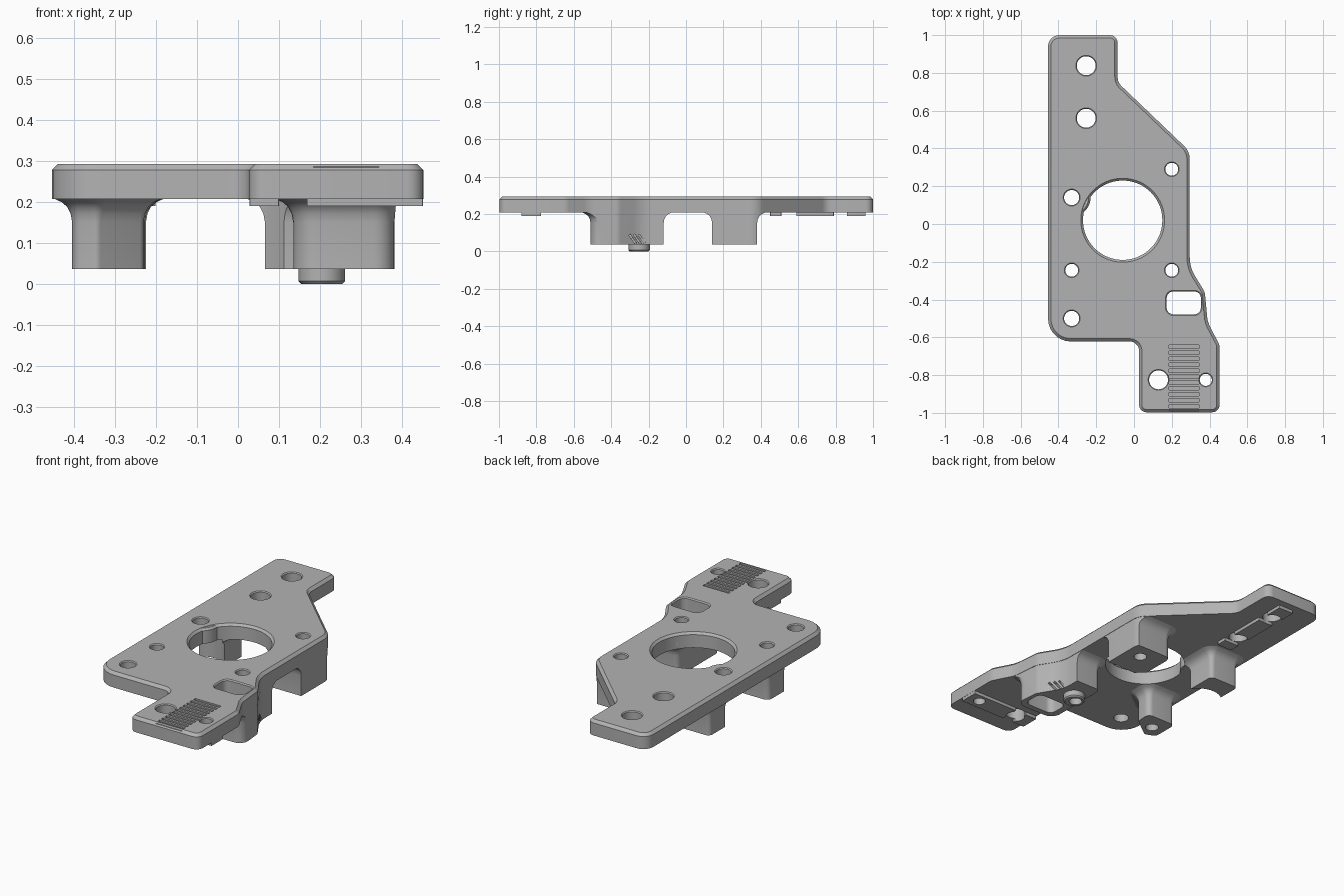
import bpy, bmesh, math
from mathutils import Vector

if "Cube" in bpy.data.objects:
    bpy.data.objects.remove(bpy.data.objects["Cube"], do_unlink=True)

BASE, UNDER, TOP, FOOT = 0.19, 0.208, 0.293, 0.037

grey = bpy.data.materials.new("plain grey")
grey.use_nodes = True
grey.diffuse_color = (0.45, 0.45, 0.45, 1)
grey.node_tree.nodes["Principled BSDF"].inputs["Base Color"].default_value = grey.diffuse_color


def rounded(corners, steps=7):
    """Counter-clockwise polygon of (x, y, radius) with arc corners."""
    out = []
    for i, (x, y, r) in enumerate(corners):
        p = Vector((x, y))
        a = (Vector(corners[i - 1][:2]) - p).normalized()
        b = (Vector(corners[(i + 1) % len(corners)][:2]) - p).normalized()
        half = a.angle(b) / 2
        mid = (a + b).normalized()
        centre = p + mid * r / math.sin(half)
        start = p + a * r / math.tan(half) - centre
        end = p + b * r / math.tan(half) - centre
        turn = start.angle_signed(end)
        for k in range(steps + 1):
            t = -turn * k / steps
            c, s = math.cos(t), math.sin(t)
            out.append(centre + Vector((start.x * c - start.y * s, start.x * s + start.y * c)))
    return out


def box_outline(x0, x1, y0, y1, r):
    return rounded([(x0, y0, r), (x1, y0, r), (x1, y1, r), (x0, y1, r)])


def circle(x, y, r, n=40):
    return [Vector((x + r * math.cos(k * math.tau / n), y + r * math.sin(k * math.tau / n)))
            for k in range(n)]


def offset(points, d):
    """Move an outline outward by d."""
    out = []
    for i, p in enumerate(points):
        a = (p - points[i - 1]).normalized()
        b = (points[(i + 1) % len(points)] - p).normalized()
        na, nb = Vector((a.y, -a.x)), Vector((b.y, -b.x))
        out.append(p + (na + nb) * d / max(0.3, 1 + na.dot(nb)))
    return out


def loft(name, outline, levels):
    """Closed solid through (z, outward offset) levels, bottom to top."""
    bm = bmesh.new()
    rings = [[bm.verts.new((p.x, p.y, z)) for p in offset(outline, d)] for z, d in levels]
    n = len(outline)
    for lo, hi in zip(rings, rings[1:]):
        for i in range(n):
            j = (i + 1) % n
            bm.faces.new((lo[i], lo[j], hi[j], hi[i]))
    bm.faces.new(rings[0][::-1])
    bm.faces.new(rings[-1])
    mesh = bpy.data.meshes.new(name)
    bm.to_mesh(mesh)
    bm.free()
    mesh.materials.append(grey)
    ob = bpy.data.objects.new(name, mesh)
    bpy.context.collection.objects.link(ob)
    return ob


cutters = []


def cutter(name, outline, levels):
    ob = loft(name, outline, levels)
    ob.hide_render = True
    cutters.append(ob)
    return ob


def through(name, outline, chamfer):
    return cutter(name, outline, [(-0.1, 0), (TOP - chamfer, 0), (TOP + 0.02, chamfer + 0.02)])


def boolean(ob, tool, operation="DIFFERENCE"):
    mod = ob.modifiers.new(tool.name, "BOOLEAN")
    mod.operation, mod.solver, mod.object = operation, "EXACT", tool


# Plate with chamfered top edge
outline = rounded([
    (-0.455, -0.622, 0.12), (0.027, -0.622, 0.05), (0.027, -0.997, 0.04), (0.453, -0.997, 0.04),
    (0.453, -0.64, 0.06), (0.39, -0.52, 0.15), (0.375, -0.36, 0.06), (0.295, -0.23, 0.2),
    (0.295, 0.385, 0.1), (-0.087, 0.75, 0.07), (-0.087, 1, 0.04), (-0.455, 1, 0.06)])
plate = loft("plate", outline, [(UNDER, 0), (TOP - 0.015, 0), (TOP, -0.015)])
inside = cutter("plate_bounds", outline, [(-0.1, -0.002), (0.4, -0.002)])

# Through holes
bore = through("bore_cutter", circle(-0.06, 0.02, 0.21, 72), 0.012)
holes = [through("hole_cutter", circle(x, y, r), 0.005) for x, y, r in [
    (-0.253, 0.838, 0.05), (-0.253, 0.56, 0.05), (-0.33, 0.14, 0.04), (-0.33, -0.5, 0.04),
    (0.2, 0.29, 0.034), (0.2, -0.245, 0.034), (-0.33, -0.245, 0.034),
    (0.13, -0.825, 0.05), (0.38, -0.825, 0.032)]]
slot = through("slot_cutter", box_outline(0.173, 0.354, -0.478, -0.357, 0.035), 0.006)

# Ruler grooves in the foot of the plate
for k in range(12):
    y = -0.65 - k * 0.0315
    boolean(plate, cutter("groove_cutter", box_outline(0.185, 0.345, y - 0.009, y + 0.009, 0.001),
                          [(TOP - 0.008, 0), (TOP + 0.02, 0)]))
parts = [plate]

# Posts with flared roots, clipped to the plate edge
flare = [(FOOT, 0), (0.15, 0), (0.172, 0.004), (0.188, 0.012), (0.2, 0.026), (0.21, 0.048), (0.25, 0.048)]
posts = {
    "back_left_post": box_outline(0.066, 0.33, 0.14, 0.38, 0.035),
    "back_right_post": box_outline(-0.405, -0.225, 0.16, 0.37, 0.025),
    "front_right_post": rounded([(-0.405, -0.3, 0.03), (-0.345, -0.325, 0.02), (-0.232, -0.24, 0.02),
                                 (-0.225, -0.15, 0.03), (-0.405, -0.15, 0.03)]),
    "slot_post": rounded([(0.135, -0.51, 0.06), (0.382, -0.51, 0.05), (0.382, -0.36, 0.05),
                          (0.31, -0.23, 0.06), (0.31, -0.12, 0.01), (0.135, -0.12, 0.03)]),
}
clearance = cutter("clearance_cutter", circle(-0.33, 0.14, 0.12), [(-0.1, 0), (UNDER + 0.01, 0)])
for name, shape in posts.items():
    post = loft(name, shape, flare)
    boolean(post, inside, "INTERSECT")
    if name == "back_right_post":
        boolean(post, clearance)
    if name == "slot_post":
        # Slanted notches on the outer side
        for y in (-0.285, -0.26, -0.235):
            notch = cutter("notch_cutter", box_outline(-0.03, 0.03, -0.005, 0.005, 0.001),
                           [(-0.03, 0), (0.03, 0)])
            notch.location = (0.325, y, 0.065)
            notch.rotation_euler.x = math.radians(35)
            boolean(post, notch)
    parts.append(post)

# Locating boss under the slot post
parts.append(loft("locating_boss", circle(0.205, -0.25, 0.057),
                  [(0, -0.007), (0.007, 0), (FOOT + 0.01, 0)]))

# Key strips on the underside
for x0, x1, y0, y1 in [(-0.295, -0.202, 0.45, 0.51), (-0.295, -0.202, 0.59, 0.79),
                       (-0.295, -0.202, 0.86, 0.96), (0.028, 0.1, -0.88, -0.775),
                       (0.168, 0.452, -0.88, -0.775)]:
    parts.append(loft("key_strip", box_outline(x0, x1, y0, y1, 0.002), [(BASE, 0), (UNDER + 0.01, 0)]))

# Drill everything
for ob in parts:
    for tool in [bore, slot] + holes:
        boolean(ob, tool)

# Small wall around the threaded hole that bulges into the bore
rim = loft("thread_wall", circle(-0.33, 0.14, 0.1), [(UNDER + 0.001, 0), (TOP - 0.012, 0), (TOP - 0.002, -0.01)])
boolean(rim, holes[2])
parts.append(rim)

# Apply the cuts, then shade
bpy.context.view_layer.update()
graph = bpy.context.evaluated_depsgraph_get()
finished = [(ob, bpy.data.meshes.new_from_object(ob.evaluated_get(graph))) for ob in parts]
for ob, mesh in finished:
    ob.modifiers.clear()
    ob.data = mesh
for ob in cutters:
    bpy.data.objects.remove(ob, do_unlink=True)
bpy.ops.object.select_all(action="DESELECT")
for ob in parts:
    ob.select_set(True)
bpy.context.view_layer.objects.active = plate
bpy.ops.object.shade_smooth_by_angle(angle=math.radians(30))
